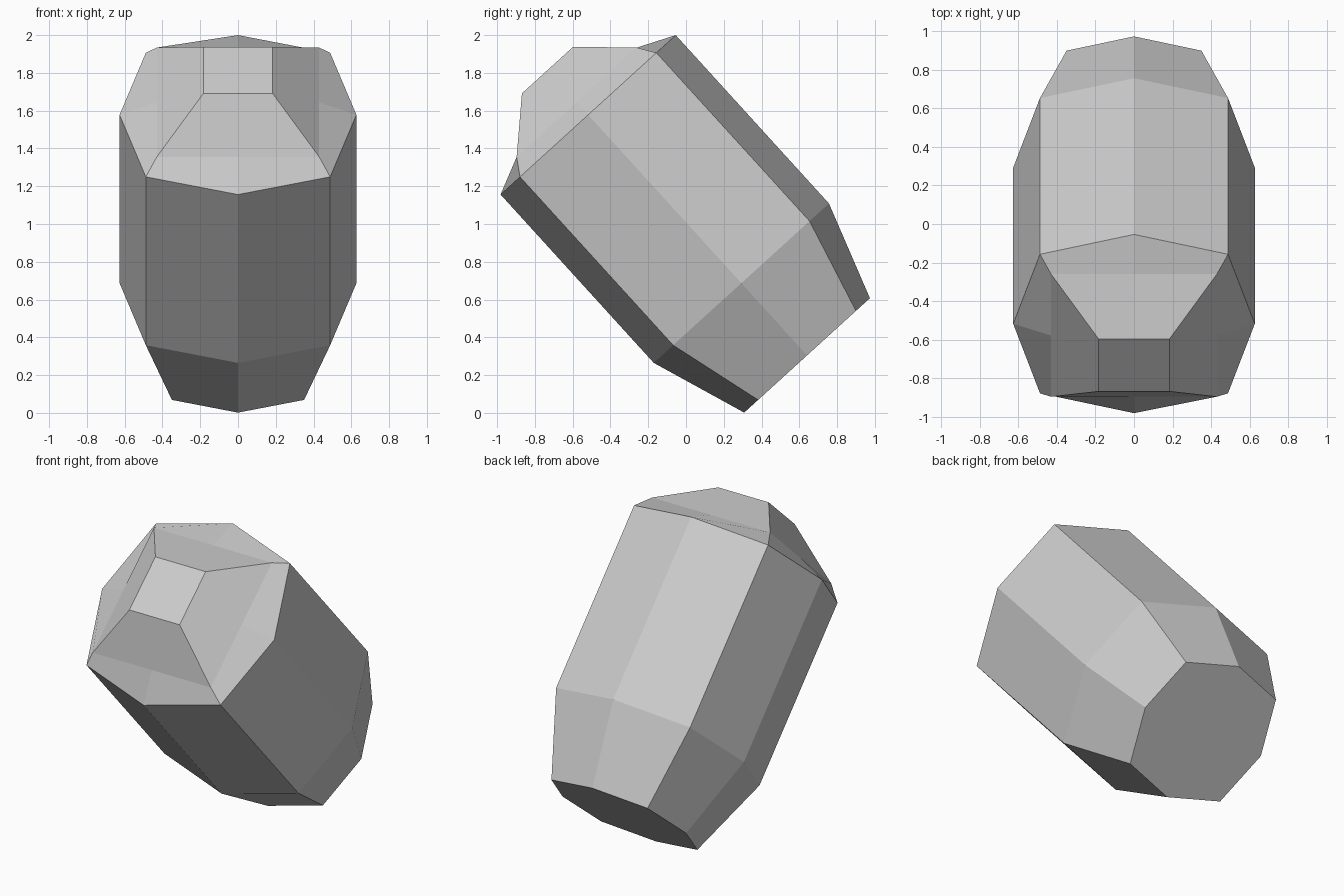
import bpy, bmesh, math
from mathutils import Matrix

cube = bpy.data.objects.get("Cube")
if cube:
    bpy.data.objects.remove(cube)


def material(name, color):
    mat = bpy.data.materials.new(name)
    mat.use_nodes = True
    mat.diffuse_color = color
    bsdf = next(n for n in mat.node_tree.nodes if n.type == 'BSDF_PRINCIPLED')
    bsdf.inputs["Base Color"].default_value = color
    return mat


grey = material("light_grey", (0.6, 0.6, 0.6, 1))

# Rings along the barrel axis: height, side radius, corner offset
rings = [
    (-1.722, 0.45, 0.35),    # flat base
    (-1.205, 0.627, 0.488),  # end of the taper
    (0.0, 0.627, 0.488),     # rim
    (0.09, 0.43, 0.43),      # square shoulder
    (0.32, 0.183, 0.183),    # small square tip
]

bm = bmesh.new()
loops = []
for height, side, corner in rings:
    loop = []
    for i in range(8):
        angle = i * math.pi / 4
        r = corner * math.sqrt(2) if i % 2 else side
        loop.append(bm.verts.new((r * math.cos(angle), r * math.sin(angle), height)))
    loops.append(loop)

# Walls between neighbouring rings, then both ends
for low, high in zip(loops, loops[1:]):
    for i in range(8):
        j = (i + 1) % 8
        bm.faces.new((low[i], low[j], high[j], high[i]))
bm.faces.new(list(reversed(loops[0])))
bm.faces.new(loops[-1])

# Lean the barrel towards the front
bm.transform(Matrix.Translation((0, -0.518, 1.578)) @ Matrix.Rotation(math.radians(42.3), 4, 'X'))
bmesh.ops.recalc_face_normals(bm, faces=bm.faces)

mesh = bpy.data.meshes.new("tilted_barrel")
bm.to_mesh(mesh)
bm.free()
mesh.materials.append(grey)
barrel = bpy.data.objects.new("tilted_barrel", mesh)
bpy.context.collection.objects.link(barrel)
